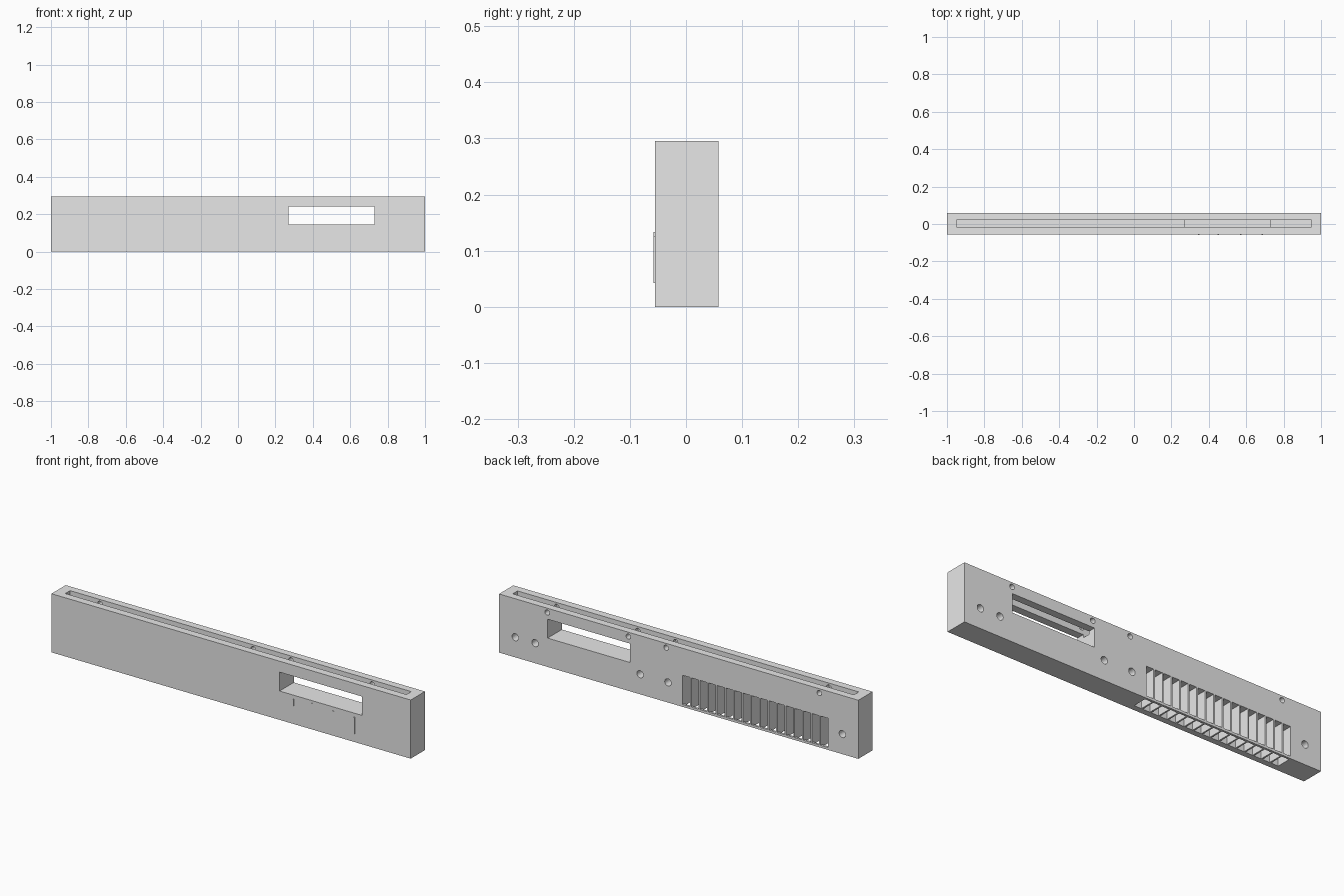
import bpy
import bmesh
from mathutils import Matrix, Vector

if "Cube" in bpy.data.objects:
    bpy.data.objects.remove(bpy.data.objects["Cube"], do_unlink=True)

grey = bpy.data.materials.new("light_grey")
grey.use_nodes = True
grey.diffuse_color = (0.8, 0.8, 0.8, 1)
grey.node_tree.nodes["Principled BSDF"].inputs["Base Color"].default_value = (0.8, 0.8, 0.8, 1)

FRONT, BACK, HEIGHT = -0.055, 0.058, 0.295


def add_box(bm, x, y, z):
    """Box from three (low, high) ranges."""
    mid = Vector([(a + b) / 2 for a, b in (x, y, z)])
    size = [b - a for a, b in (x, y, z)]
    bmesh.ops.create_cube(bm, size=1, matrix=Matrix.Translation(mid) @ Matrix.Diagonal((*size, 1)))


def add_hole(bm, x, z, radius, bottom):
    """Cylinder along y, from its blind end out past the back face."""
    end = BACK + 0.02
    place = Matrix.Translation((x, (bottom + end) / 2, z)) @ Matrix.Rotation(1.5707963, 4, "X")
    bmesh.ops.create_cone(bm, cap_ends=True, segments=24, radius1=radius, radius2=radius,
                          depth=end - bottom, matrix=place)


def make_object(name, bm):
    mesh = bpy.data.meshes.new(name)
    bm.to_mesh(mesh)
    bm.free()
    mesh.materials.append(grey)
    obj = bpy.data.objects.new(name, mesh)
    bpy.context.scene.collection.objects.link(obj)
    return obj


def cut(target, bm):
    cutter = make_object("cutter", bm)
    cutter.hide_render = True
    mod = target.modifiers.new("cut", "BOOLEAN")
    mod.operation, mod.solver, mod.object = "DIFFERENCE", "EXACT", cutter
    bpy.context.view_layer.objects.active = target
    bpy.ops.object.modifier_apply(modifier=mod.name)
    bpy.data.objects.remove(cutter, do_unlink=True)


# Long rectangular body
bm = bmesh.new()
add_box(bm, (-1, 1), (FRONT, BACK), (0, HEIGHT))
body = make_object("body", bm)

# Window through the body
bm = bmesh.new()
add_box(bm, (0.27, 0.73), (-0.1, 0.1), (0.145, 0.24))
cut(body, bm)

# Long slot in the top, opening into the window
bm = bmesh.new()
add_box(bm, (-0.95, 0.95), (-0.017, 0.021), (0.225, 0.4))
cut(body, bm)

# Row of pockets in the back, each with an opening in the underside
pockets, openings = bmesh.new(), bmesh.new()
for i in range(17):
    left = -0.022 - i * 0.048
    x = (left - 0.04, left)
    add_box(pockets, x, (-0.025, 0.1), (0.012, 0.159))
    add_box(openings, x, (-0.025, 0.047), (-0.05, 0.05))
cut(body, pockets)
cut(body, openings)

# Large mounting holes and small pin holes crossing the top slot
bm = bmesh.new()
for x in (0.91, 0.8, 0.215, 0.06, -0.911):
    add_hole(bm, x, 0.101, 0.018, -0.025)
for x in (0.732, 0.28, 0.07, -0.783):
    add_hole(bm, x, 0.273, 0.013, -0.035)
cut(body, bm)

# Thin raised ribs on the front, below the window
bm = bmesh.new()
for x, low, high in ((0.345, 0.09, 0.125), (0.45, 0.1, 0.133), (0.57, 0.042, 0.125), (0.685, 0.042, 0.125)):
    add_box(bm, (x - 0.004, x + 0.004), (-0.058, FRONT + 0.001), (low, high))
make_object("front_ribs", bm)
